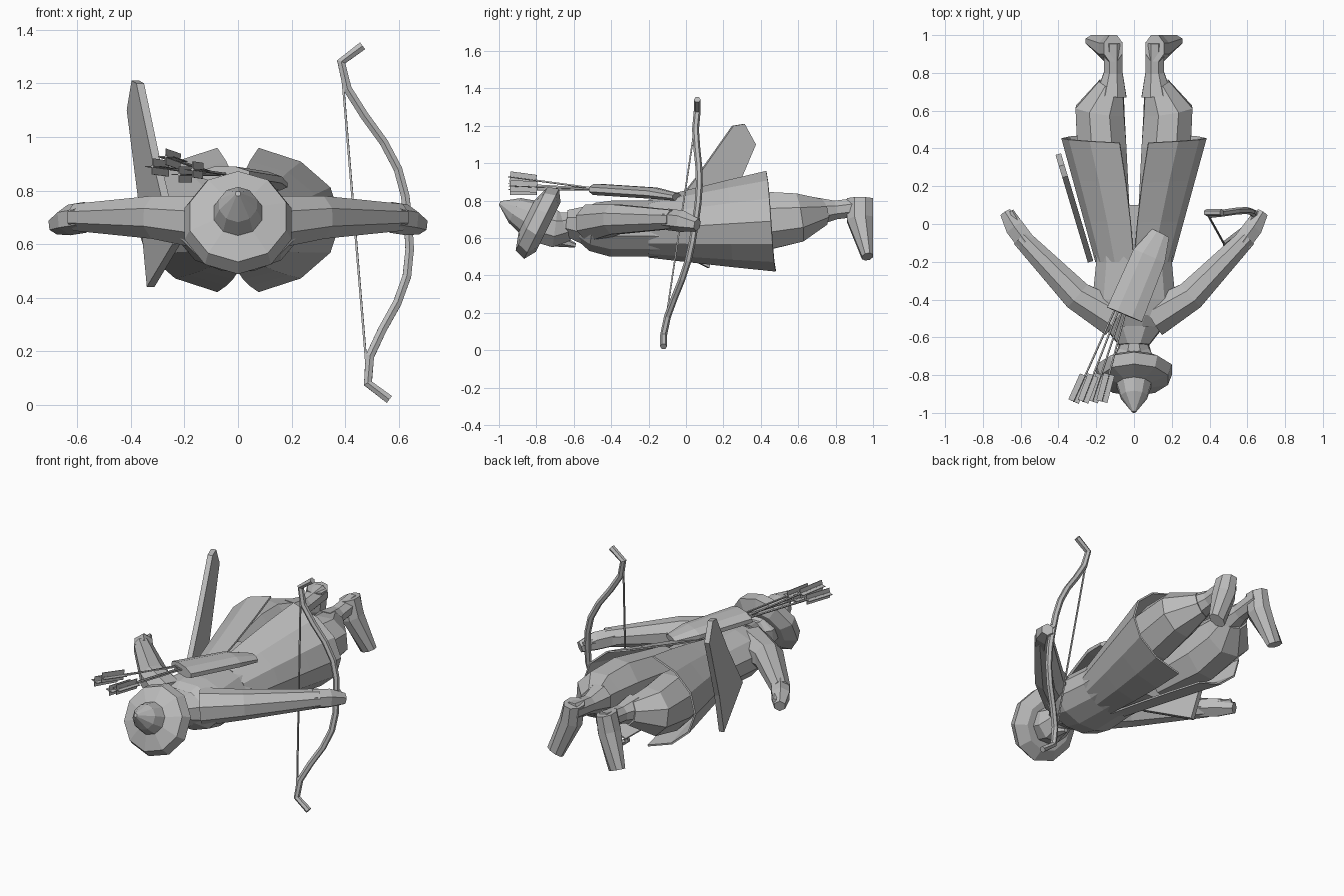
import bpy, math
from mathutils import Vector

default_cube = bpy.data.objects.get("Cube")
if default_cube:
    bpy.data.objects.remove(default_cube)

grey = (.5, .5, .5, 1)
material = bpy.data.materials.new("plain grey")
material.use_nodes = True
material.diffuse_color = grey
material.node_tree.nodes["Principled BSDF"].inputs["Base Color"].default_value = grey

UP = Vector((0, 0, 1))
BACK = Vector((0, 1, 0))


def make(name, verts, faces, mirror=False, thickness=0):
    """Create a mesh part, optionally mirrored left to right or thickened."""
    mesh = bpy.data.meshes.new(name)
    mesh.from_pydata([tuple(vert) for vert in verts], [], faces)
    mesh.materials.append(material)
    part = bpy.data.objects.new(name, mesh)
    bpy.context.collection.objects.link(part)
    if thickness:
        solidify = part.modifiers.new("thickness", "SOLIDIFY")
        solidify.thickness = thickness
        solidify.offset = 0
    if mirror:
        part.modifiers.new("mirror", "MIRROR")
    return part


def bridge(rows, columns, closed):
    """Quads joining successive rows of points."""
    spans = columns if closed else columns - 1
    faces = []
    for row in range(rows - 1):
        for column in range(spans):
            a = row * columns + column
            b = row * columns + (column + 1) % columns
            faces.append((a, b, b + columns, a + columns))
    return faces


def tube(name, stations, up=UP, sides=8, mirror=False):
    """Loft rings along stations of (x, y, z, half width, optional half height)."""
    points = [Vector(station[:3]) for station in stations]
    last = len(points) - 1
    verts = []
    for i, station in enumerate(stations):
        along = (points[min(i + 1, last)] - points[max(i - 1, 0)]).normalized()
        across = along.cross(up).normalized()
        over = across.cross(along)
        stretch = 1 / math.cos(math.pi / sides)
        width, height = station[3] * stretch, station[-1] * stretch
        for k in range(sides):
            angle = math.tau * (k + .5) / sides
            verts.append(points[i] + across * width * math.cos(angle)
                         + over * height * math.sin(angle))
    faces = bridge(len(points), sides, closed=True)
    faces.append(tuple(reversed(range(sides))))
    faces.append(tuple(range(len(verts) - sides, len(verts))))
    return make(name, verts, faces, mirror)


def rod(name, start, end, radius):
    return tube(name, [(*start, radius), (*end, radius)], up=BACK + UP, sides=4)


# Torso, lying face down
tube("torso", [(0, -.62, .68, .07, .05), (0, -.5, .66, .22, .13),
               (0, -.4, .65, .22, .15), (0, -.2, .65, .2, .15),
               (0, .1, .65, .23, .16)], sides=12)

# Flared coat skirt: half ellipses that widen and part at the back and front
verts = []
rows, columns = 4, 7
for row in range(rows):
    flare = row / (rows - 1)
    gap = flare * .2
    width, height = .2 + flare * .18, .15 + flare * .12
    middle = .65 + flare * .04
    for column in range(columns):
        down = column / (columns - 1)
        angle = gap + (math.pi - 2 * gap) * down
        verts.append((width * math.sin(angle),
                      -.2 + flare * (.63 + down * .05),
                      middle + height * math.cos(angle)))
make("coat_skirt", verts, bridge(rows, columns, closed=False), mirror=True, thickness=.01)

# Baggy trousers, boots and turned-out feet
tube("trouser_leg", [(.12, 0, .66, .1, .13), (.17, .4, .69, .13, .16),
                     (.18, .6, .71, .13), (.12, .73, .74, .07)], mirror=True)
tube("boot_shaft", [(.12, .68, .74, .08), (.11, .8, .75, .05),
                    (.11, .96, .77, .05)], mirror=True)
tube("boot_foot", [(.11, .93, .81, .05, .07), (.13, .93, .7, .06, .07),
                   (.21, .97, .5, .05, .03)], up=BACK, mirror=True)

# Arms and hands
tube("sleeve", [(.1, -.5, .68, .1), (.3, -.38, .7, .08), (.6, -.07, .7, .05)], mirror=True)
tube("hand", [(.57, -.1, .7, .05), (.63, -.02, .69, .05), (.68, .06, .67, .03)],
     sides=6, mirror=True)
tube("thumb", [(.6, -.02, .7, .02), (.65, .07, .7, .01)], sides=5, mirror=True)

# Head, beard and collar
tube("head", [(0, -.6, .68, .06), (0, -.65, .66, .08),
              (0, -.7, .65, .1), (0, -.8, .68, .1)])
tube("beard", [(0, -.72, .6, .06, .04), (0, -.59, .56, .01)], sides=6)
tube("collar", [(0, -.64, .68, .08, .07), (0, -.55, .67, .15, .1)])

# Brimmed pointed hat, tilted back
tilt = Vector((0, -2, 1)).normalized()
hat_centre = Vector((0, -.79, .685))
hat_profile = [(-.06, .14), (-.02, .2), (.04, .18), (.07, .09), (.14, .07), (.23, .01)]
tube("hat", [(*(hat_centre + tilt * along), radius) for along, radius in hat_profile],
     sides=10)

# Flat quiver slung across the back
tube("quiver", [(-.05, -.48, .86, .1, .03), (.08, -.17, .84, .09, .03),
                (.14, -.05, .82, .05, .02)])

# Fanned arrows with crossed feather vanes
for i in range(4):
    nock = Vector((-.32 + i * .05, -.94, .89 + .04 * math.sin(2 * i)))
    mouth = Vector((-.1 + i * .02, -.45, .86))
    rod("arrow_shaft", mouth, nock, .004)
    flight = (nock - mouth).normalized()
    sideways = flight.cross(UP).normalized()
    vane_start = nock - flight * .15
    for spread in (sideways, sideways.cross(flight)):
        half = spread * .03
        corners = [vane_start - half, vane_start + half, nock + half, nock - half]
        make("arrow_vane", corners, [(0, 1, 2, 3)], thickness=.004)

# Flat bow case hanging at the right hip
outline = [(.25, 1.2), (.31, 1.21), (.37, 1.1), (.2, .7), (.12, .44), (-.2, .6), (.06, .93)]
make("bow_case", [(-.29 - .3 * y, y, z) for y, z in outline],
     [tuple(range(len(outline)))], thickness=.03)

# Bow: a leaning chord with a swelling belly and curled tips
steps = 6
bow = []
for i in range(-steps, steps + 1):
    t = i / steps
    belly = (1 - abs(t) ** 3) ** 3
    bow.append(Vector((.435 - .05 * t + .2 * belly, -.03 + .09 * t + .08 * belly, .68 + .6 * t)))
rod("bow_string", bow[0], bow[-1], .004)
curl = Vector((.08, 0, .06))
bow = [bow[0] + curl.reflect(UP)] + bow + [bow[-1] + curl]
tube("bow", [(*point, .016) for point in bow], up=BACK, sides=6)
